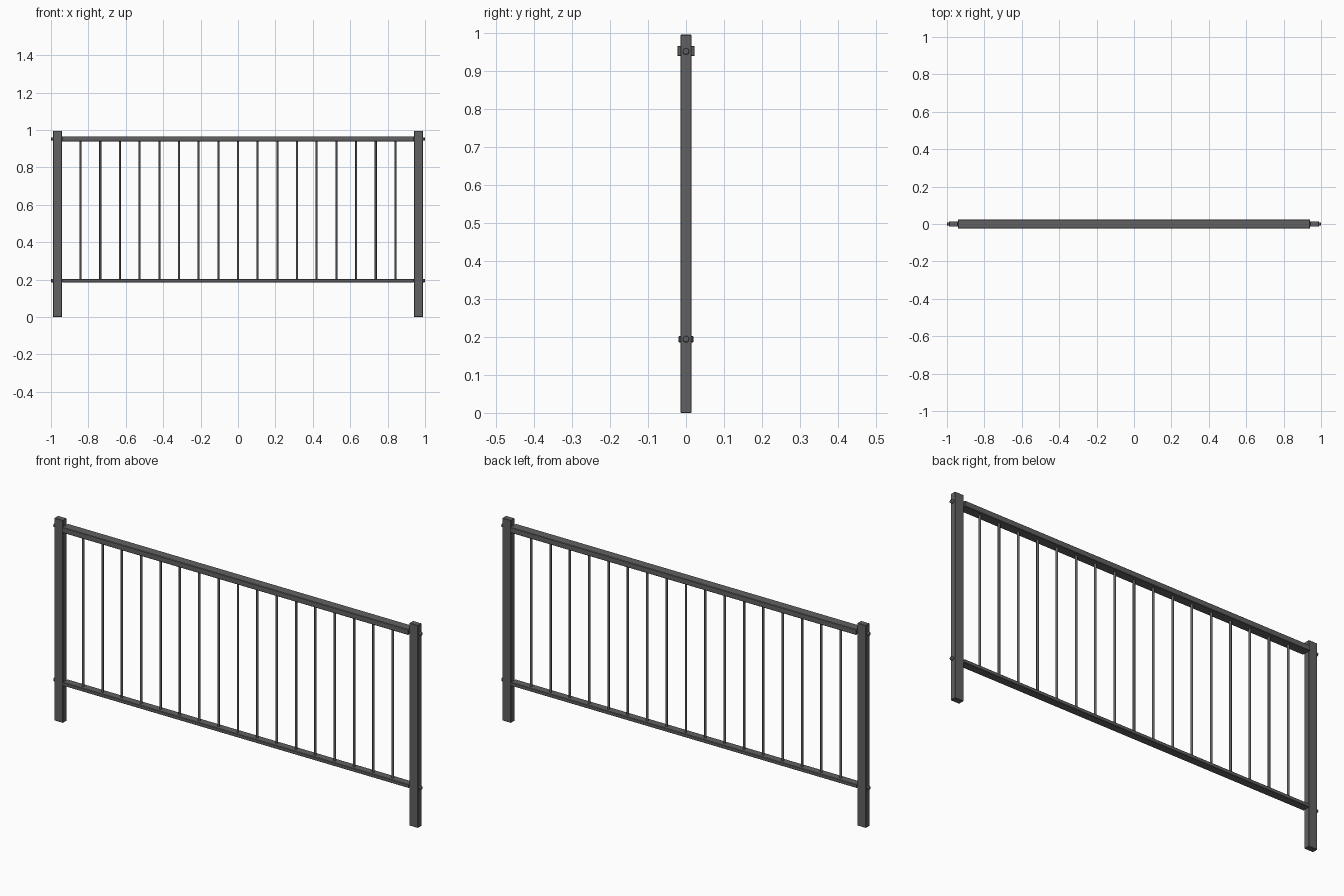
import bpy, math

if "Cube" in bpy.data.objects:
    bpy.data.objects.remove(bpy.data.objects["Cube"])

POST_X, POST_W, POST_D, POST_H = 0.965, 0.047, 0.029, 0.995
RAIL_LEN = 2 * (POST_X - POST_W / 2)
TOP_Z, LOW_Z = 0.951, 0.194
BARS, SPACING = 17, 0.1052

metal = bpy.data.materials.new("dark_metal")
metal.diffuse_color = (0.12, 0.12, 0.123, 1)
metal.use_nodes = True
metal.node_tree.nodes["Principled BSDF"].inputs["Base Color"].default_value = metal.diffuse_color


def finish(ob, name, bevel=0, segments=1):
    ob.name = name
    ob.data.materials.append(metal)
    if bevel:
        mod = ob.modifiers.new("edge", 'BEVEL')
        mod.width = bevel
        mod.segments = segments


def box(name, centre, size, bevel=0.0015):
    bpy.ops.mesh.primitive_cube_add(size=1, location=centre)
    ob = bpy.context.object
    ob.scale = size
    bpy.ops.object.transform_apply(location=False, rotation=False, scale=True)
    finish(ob, name, bevel)


def bolt(name, side, z):
    # round head with a softened rim, half sunk in the outer face of the post
    face = POST_X + POST_W / 2
    bpy.ops.mesh.primitive_cylinder_add(vertices=16, radius=0.0085, depth=2 * (1 - face),
                                        location=(side * face, 0, z),
                                        rotation=(0, math.pi / 2, 0))
    bpy.ops.object.shade_smooth_by_angle()
    finish(bpy.context.object, name, 0.003, 2)


# Posts with their bolts
for side, label in ((-1, "left"), (1, "right")):
    box(f"{label}_post", (side * POST_X, 0, POST_H / 2), (POST_W, POST_D, POST_H))
    bolt(f"{label}_top_bolt", side, TOP_Z)
    bolt(f"{label}_lower_bolt", side, LOW_Z)

# Rails
box("top_rail", (0, 0, TOP_Z + 0.001), (RAIL_LEN, 0.046, 0.027), 0.002)
box("lower_rail", (0, 0, LOW_Z), (RAIL_LEN, 0.039, 0.017), 0.002)

# Upright bars, let slightly into both rails
for i in range(BARS):
    x = (i - (BARS - 1) / 2) * SPACING
    bpy.ops.mesh.primitive_cylinder_add(vertices=16, radius=0.0055,
                                        depth=TOP_Z - LOW_Z - 0.01,
                                        location=(x, 0, (TOP_Z + LOW_Z) / 2))
    bpy.ops.object.shade_smooth_by_angle()
    finish(bpy.context.object, f"upright_bar_{i + 1}")
